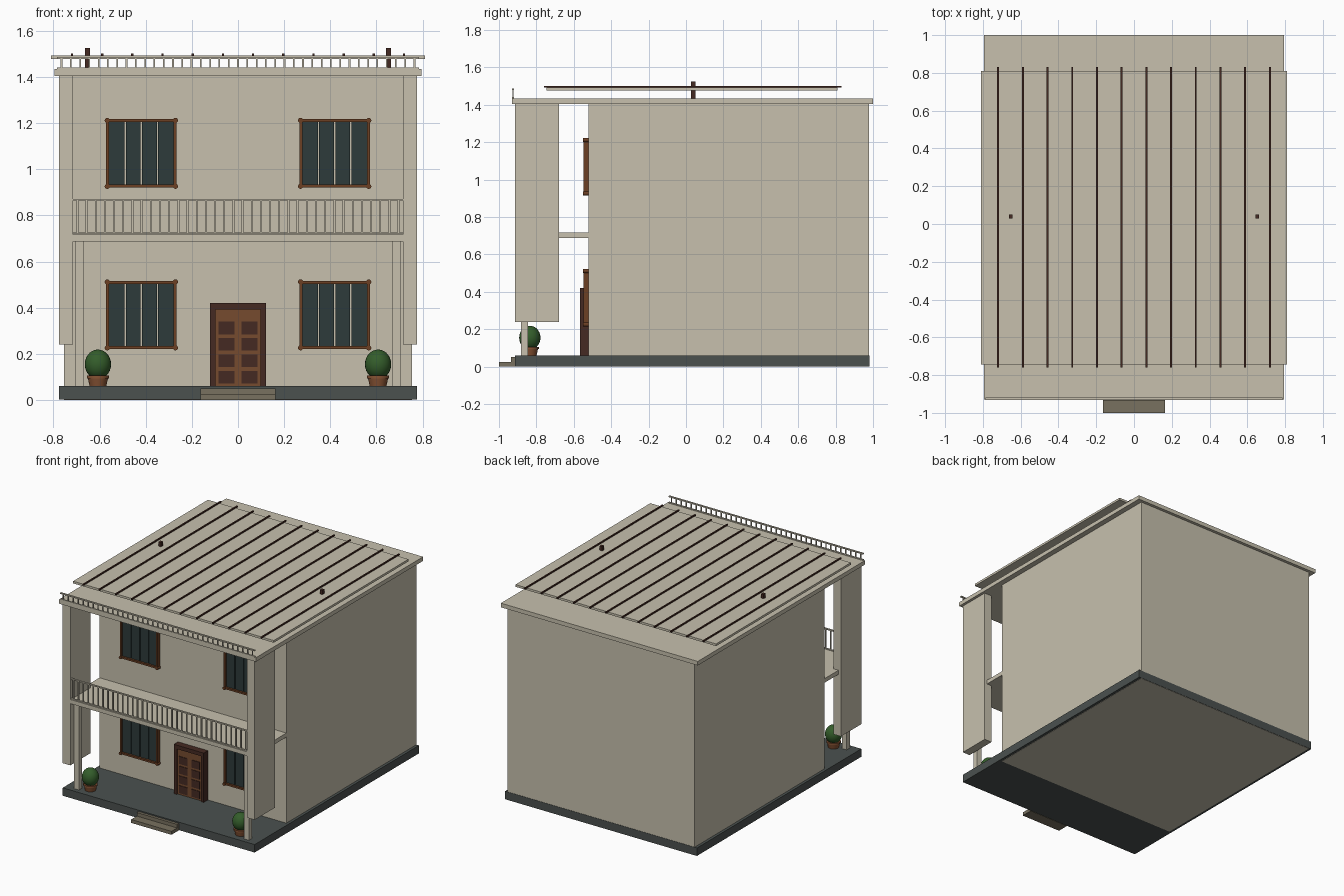
import bpy, bmesh, math
from mathutils import Matrix

if "Cube" in bpy.data.objects:
    bpy.data.objects.remove(bpy.data.objects["Cube"])


def material(name, r, g, b):
    m = bpy.data.materials.new(name)
    m.diffuse_color = (r, g, b, 1)
    m.use_nodes = True
    m.node_tree.nodes["Principled BSDF"].inputs["Base Color"].default_value = m.diffuse_color
    return m


PLASTER = material("beige plaster", 0.57, 0.53, 0.42)
STONE = material("dark slate", 0.07, 0.082, 0.078)
STEP = material("step stone", 0.19, 0.165, 0.115)
GLASS = material("teal glass", 0.026, 0.043, 0.043)
FRAME = material("frame wood", 0.15, 0.05, 0.017)
DARK = material("dark wood", 0.06, 0.023, 0.016)
DOOR = material("door wood", 0.18, 0.07, 0.028)
LEAF = material("leaf green", 0.034, 0.11, 0.024)
CLAY = material("clay", 0.24, 0.085, 0.033)


def finish(name, bm, mat):
    me = bpy.data.meshes.new(name)
    bm.to_mesh(me)
    bm.free()
    me.materials.append(mat)
    ob = bpy.data.objects.new(name, me)
    bpy.context.collection.objects.link(ob)
    return ob


def add_box(bm, x0, x1, y0, y1, z0, z1):
    mat = Matrix.Translation(((x0 + x1) / 2, (y0 + y1) / 2, (z0 + z1) / 2))
    mat = mat @ Matrix.Diagonal((x1 - x0, y1 - y0, z1 - z0, 1))
    bmesh.ops.create_cube(bm, size=1, matrix=mat)


def boxes(name, mat, *items):
    bm = bmesh.new()
    for b in items:
        add_box(bm, *b)
    return finish(name, bm, mat)


def add_cone(bm, loc, r1, r2, h, seg=24, rot=None):
    m = Matrix.Translation(loc) @ (rot or Matrix())
    bmesh.ops.create_cone(bm, cap_ends=True, segments=seg, radius1=r1,
                          radius2=r2, depth=h, matrix=m)


def smooth(ob):
    for p in ob.data.polygons:
        p.use_smooth = True
    ob.data.set_sharp_from_angle(angle=math.radians(35))


def railing(name, half, y, z0, z1, n, bar):
    # thin top and bottom rails with evenly spaced balusters
    items = [(-half, half, y - 0.006, y + 0.006, z1 - 0.008, z1),
             (-half, half, y - 0.005, y + 0.005, z0, z0 + 0.007)]
    for i in range(n):
        x = -half + (i + 0.5) * 2 * half / n
        items.append((x - bar, x + bar, y - bar, y + bar, z0, z1 - 0.004))
    boxes(name, PLASTER, *items)


# ground slab, steps and main volume
boxes("base_slab", STONE, (-0.775, 0.775, -0.915, 0.98, 0.002, 0.06))
boxes("entry_steps", STEP, (-0.163, 0.163, -1.0, -0.915, 0, 0.025),
      (-0.163, 0.163, -0.935, -0.914, 0.025, 0.051))
boxes("house_body", PLASTER, (-0.755, 0.755, -0.52, 0.978, 0, 1.41))

# hanging side walls and slim porch columns
for side, s in (("left", -1), ("right", 1)):
    a, b = sorted((0.714 * s, 0.775 * s))
    boxes(side + "_side_wall", PLASTER, (a, b, -0.915, -0.68, 0.24, 1.41))
    a, b = sorted((0.667 * s, 0.706 * s))
    boxes(side + "_porch_column", PLASTER, (a, b, -0.882, -0.845, 0.06, 0.69))

# balcony
boxes("balcony_floor", PLASTER, (-0.716, 0.716, -0.91, -0.67, 0.688, 0.718),
      (-0.755, 0.755, -0.68, -0.515, 0.688, 0.718))
railing("balcony_railing", 0.716, -0.903, 0.72, 0.872, 36, 0.004)

# roof slab, its railing, and the ribbed canopy above
boxes("roof_slab", PLASTER, (-0.795, 0.795, -0.93, 1.0, 1.405, 1.435))
railing("roof_railing", 0.785, -0.925, 1.435, 1.487, 39, 0.0035)
boxes("canopy_sheet", PLASTER, (-0.81, 0.81, -0.745, 0.81, 1.478, 1.494))
ribs = [-0.7194 + i * 0.1308 for i in range(12)]
boxes("canopy_ribs", DARK,
      *[(x - 0.005, x + 0.005, -0.76, 0.832, 1.492, 1.502) for x in ribs])
boxes("canopy_posts", DARK,
      *[(x - 0.01, x + 0.01, 0.028, 0.05, 1.435, 1.526) for x in (-0.652, 0.652)])


# windows: frame with round corner knobs, four panes with narrow gaps
def window(name, cx, cz):
    w, h, t = 0.153, 0.148, 0.013
    bm = bmesh.new()
    for s in (-1, 1):
        a, b = sorted((cx + s * w, cx + s * (w - t)))
        add_box(bm, a, b, -0.547, -0.518, cz - h, cz + h)
        a, b = sorted((cz + s * h, cz + s * (h - t)))
        add_box(bm, cx - w, cx + w, -0.546, -0.518, a, b)
        for k in (-1, 1):
            add_cone(bm, (cx + s * (w - 0.005), -0.534, cz + k * (h - 0.005)),
                     0.011, 0.011, 0.034, 12, Matrix.Rotation(math.pi / 2, 4, 'X'))
    finish(name + "_frame", bm, FRAME)
    iw = w - t
    step = 2 * iw / 4
    boxes(name + "_panes", GLASS,
          *[(cx - iw + i * step + (0.003 if i else 0),
             cx - iw + (i + 1) * step - (0.003 if i < 3 else 0),
             -0.532, -0.518, cz - h + t, cz + h - t) for i in range(4)])


for side, x in (("left", -0.419), ("right", 0.419)):
    for level, z in (("lower", 0.369), ("upper", 1.069)):
        window(f"{level}_{side}_window", x, z)

# door: dark surround, lighter leaf, dark panels
boxes("door_surround", DARK, (-0.121, -0.097, -0.568, -0.518, 0.06, 0.42),
      (0.097, 0.121, -0.568, -0.518, 0.06, 0.42),
      (-0.121, 0.121, -0.568, -0.518, 0.392, 0.42))
boxes("door_leaf", DOOR, (-0.098, 0.098, -0.558, -0.518, 0.06, 0.393))
boxes("door_panels", DARK,
      *[(cx - 0.034, cx + 0.034, -0.562, -0.557, z, z + 0.055)
        for cx in (-0.05, 0.05) for z in (0.072, 0.143, 0.214, 0.285)])

# potted round shrubs
for side, x in (("left", -0.607), ("right", 0.607)):
    bm = bmesh.new()
    add_cone(bm, (x, -0.835, 0.078), 0.036, 0.044, 0.036)
    add_cone(bm, (x, -0.835, 0.1), 0.048, 0.048, 0.012)
    smooth(finish(side + "_pot", bm, CLAY))
    bm = bmesh.new()
    bmesh.ops.create_uvsphere(
        bm, u_segments=24, v_segments=14, radius=1,
        matrix=Matrix.Translation((x, -0.835, 0.155)) @ Matrix.Diagonal((0.057, 0.057, 0.064, 1)))
    smooth(finish(side + "_shrub", bm, LEAF))
